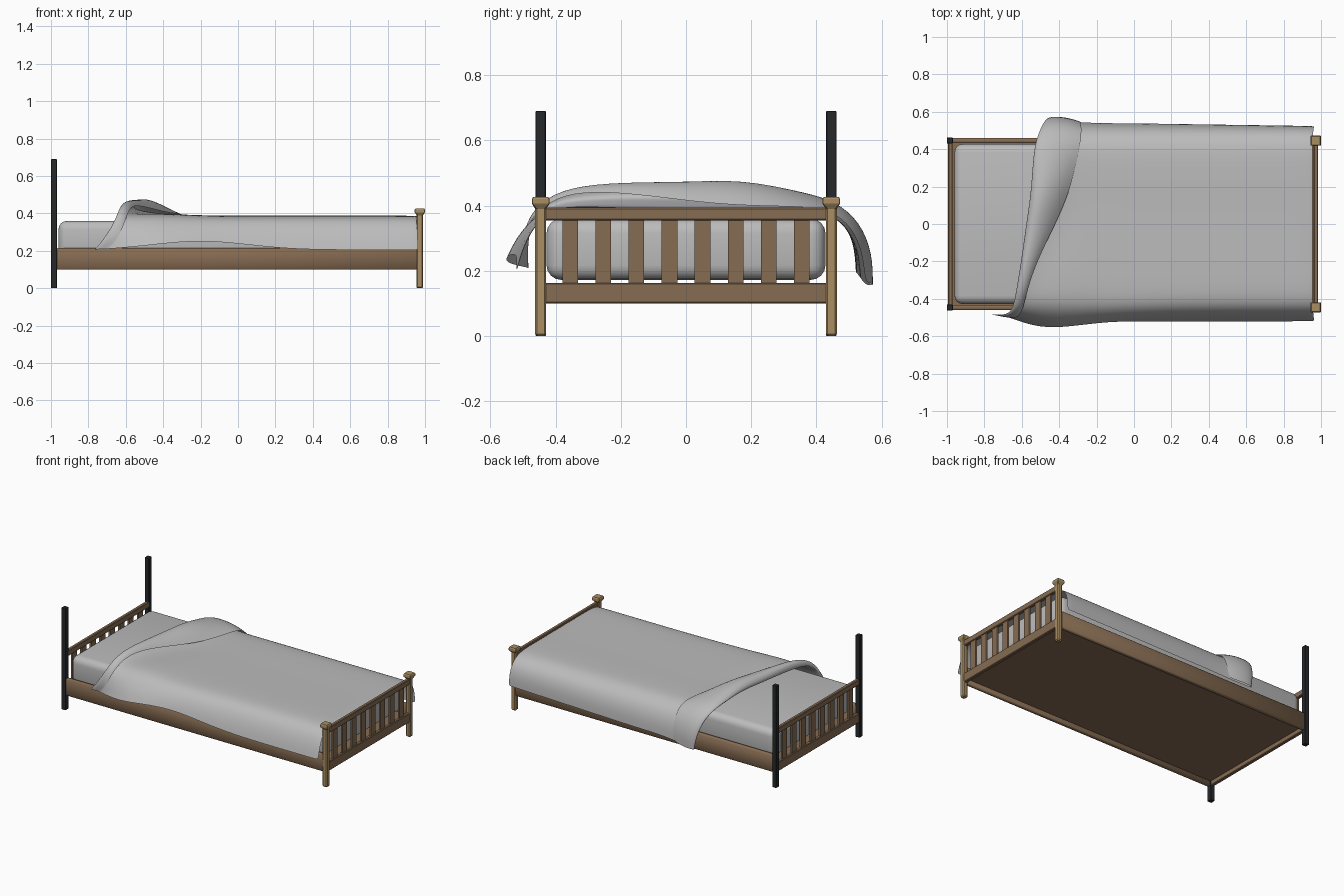
import bpy, bmesh, math
from mathutils import Vector

if "Cube" in bpy.data.objects:
    bpy.data.objects.remove(bpy.data.objects["Cube"])


def material(name, rgb):
    m = bpy.data.materials.new(name)
    m.use_nodes = True
    m.diffuse_color = (*rgb, 1)
    m.node_tree.nodes["Principled BSDF"].inputs["Base Color"].default_value = (*rgb, 1)
    return m


brown = material("brown wood", (0.24, 0.15, 0.085))
tan = material("tan wood", (0.4, 0.27, 0.125))
dark = material("charcoal", (0.02, 0.022, 0.024))
cloth = material("grey cloth", (0.5, 0.5, 0.5))


def finish(name, bm, mat):
    bmesh.ops.recalc_face_normals(bm, faces=bm.faces)
    mesh = bpy.data.meshes.new(name)
    bm.to_mesh(mesh)
    bm.free()
    mesh.materials.append(mat)
    obj = bpy.data.objects.new(name, mesh)
    bpy.context.collection.objects.link(obj)
    return obj


def smooth(obj, angle):
    bpy.ops.object.select_all(action="DESELECT")
    obj.select_set(True)
    bpy.context.view_layer.objects.active = obj
    bpy.ops.object.shade_smooth_by_angle(angle=math.radians(angle))


def box(name, lo, hi, mat, bevel=0.0, segments=1):
    bm = bmesh.new()
    bmesh.ops.create_cube(bm, size=1)
    for v in bm.verts:
        v.co = Vector([a + (b - a) * (c + 0.5) for a, b, c in zip(lo, hi, v.co)])
    if bevel:
        bmesh.ops.bevel(bm, geom=bm.edges[:], offset=bevel, segments=segments,
                        profile=0.5, affect="EDGES")
    return finish(name, bm, mat)


def foot_post(name, x, y):
    # chamfered post with a square cap, lofted from half-width, chamfer, height
    profile = [(0.012, 0.006, 0), (0.017, 0.006, 0.006), (0.017, 0.006, 0.39),
               (0.027, 0.002, 0.406), (0.027, 0.002, 0.42), (0.023, 0.002, 0.427)]
    bm = bmesh.new()
    rings = []
    for r, chamfer, z in profile:
        c = r - chamfer
        ring = [(r, -c), (r, c), (c, r), (-c, r), (-r, c), (-r, -c), (-c, -r), (c, -r)]
        rings.append([bm.verts.new((x + a, y + b, z)) for a, b in ring])
    for low, high in zip(rings, rings[1:]):
        for i in range(8):
            j = (i + 1) % 8
            bm.faces.new((low[i], low[j], high[j], high[i]))
    bm.faces.new(rings[0][::-1])
    bm.faces.new(rings[-1])
    return finish(name, bm, tan)


# Posts and side rails
for side, s in (("right", -1), ("left", 1)):
    y = s * 0.446
    box(side + "_head_post", (-1, y - 0.016, 0), (-0.969, y + 0.016, 0.69), dark, 0.002)
    foot_post(side + "_foot_post", 0.972, y)
    smooth(box(side + "_side_rail", (-0.97, y - 0.014, 0.1), (0.96, y + 0.014, 0.215),
               brown, 0.005), 60)

# Slatted end boards
for end, x in (("head", -0.982), ("foot", 0.972)):
    box(end + "_top_rail", (x - 0.012, -0.44, 0.355), (x + 0.012, 0.44, 0.394), brown, 0.004)
    box(end + "_bottom_rail", (x - 0.012, -0.44, 0.1), (x + 0.012, 0.44, 0.163), brown, 0.004)
    for i in range(8):
        y = (i - 3.5) * 0.1015
        box(f"{end}_slat_{i + 1}", (x - 0.006, y - 0.024, 0.158),
            (x + 0.006, y + 0.024, 0.36), brown)

# Base panel and mattress
box("base_panel", (-0.975, -0.435, 0.13), (0.965, 0.435, 0.15), brown)
smooth(box("mattress", (-0.96, -0.428, 0.172), (0.942, 0.428, 0.36), cloth, 0.045, 4), 60)

# Blanket stations across the bed:
# y, z, folded edge x, end of fold x, fold height, height of the fold's end
stations = [
    (-0.52, 0.205, -0.765, -0.69, 0.004, 0.002), (-0.505, 0.262, -0.715, -0.64, 0.018, 0.005),
    (-0.475, 0.328, -0.67, -0.61, 0.025, 0.01), (-0.43, 0.374, -0.645, -0.59, 0.04, 0.02),
    (-0.35, 0.388, -0.63, -0.57, 0.065, 0.045), (-0.2, 0.388, -0.605, -0.52, 0.08, 0.045),
    (0, 0.387, -0.58, -0.42, 0.088, 0.028), (0.17, 0.387, -0.555, -0.345, 0.098, 0.012),
    (0.36, 0.388, -0.545, -0.30, 0.055, 0.01), (0.44, 0.376, -0.53, -0.285, 0.045, 0.01),
    (0.5, 0.332, -0.50, -0.28, 0.042, 0.01), (0.532, 0.255, -0.475, -0.285, 0.035, 0.008),
    (0.538, 0.175, -0.46, -0.29, 0.025, 0.006)]


def drape(x, y, z, out, n):
    # hanging sides flare near the fold, and the hem rises and falls along the bed
    hang = max(0, min(1, (0.385 - z) / 0.17))
    bump = math.exp(-((x + 0.45) / 0.17) ** 2)
    if y < 0:
        y += hang * (0.04 * max(0, min(1, (-0.6 - x) / 0.1)) - 0.045 * bump)
        z += hang * 0.05 * math.exp(-((x + 0.2) / 0.33) ** 2)
        z += 0.015 * (1 - hang) * bump * min(1, -y / 0.3)
    else:
        z += hang * (0.02 * max(0, x) - 0.02 * bump)
        y += hang * (0.012 * bump - 0.015 * max(0, x))
    x += 0.01 * hang * max(0, x) ** 4
    return Vector((x, y + n.x * out, z + n.y * out))


bm = bmesh.new()
rows = []
for i, (y, z, edge, end, h, tip) in enumerate(stations):
    a, b = stations[max(i - 1, 0)], stations[min(i + 1, len(stations) - 1)]
    n = Vector((a[1] - b[1], b[0] - a[0])).normalized()
    w = end - edge
    # lower sheet from the foot to the folded edge, then the turned-back layer
    path = [(0.955, -0.003), (0.945, 0)]
    path += [(end + (0.945 - end) * (1 - k / 9), 0) for k in range(1, 10)]
    path += [(end - w * 0.5, h * 0.2), (edge + w * 0.05, h * 0.35), (edge, h * 0.6),
             (edge + w * 0.12, h * 0.95), (edge + w * 0.4, h),
             (edge + w * 0.75, (h + tip) * 0.55), (end, tip)]
    rows.append([bm.verts.new(drape(x, y, z, out, n)) for x, out in path])
for p, q in zip(rows, rows[1:]):
    for k in range(len(p) - 1):
        bm.faces.new((p[k], q[k], q[k + 1], p[k + 1]))
blanket = finish("blanket", bm, cloth)
subdivision = blanket.modifiers.new("Subdivision", "SUBSURF")
subdivision.levels = subdivision.render_levels = 2
for poly in blanket.data.polygons:
    poly.use_smooth = True
